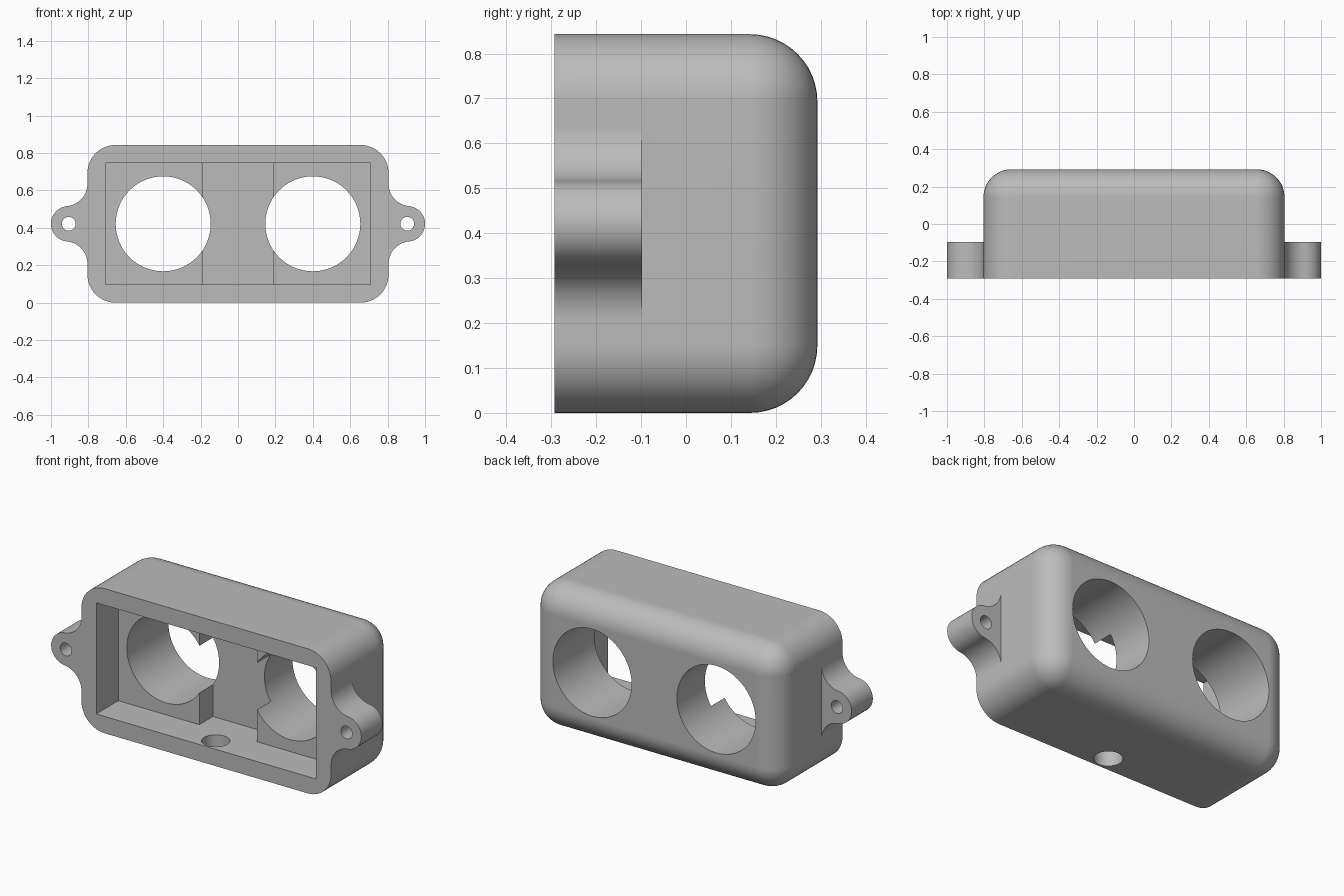
import bpy, bmesh
from math import pi, sin, cos, atan2
from mathutils import Matrix, Vector

if "Cube" in bpy.data.objects:
    bpy.data.objects.remove(bpy.data.objects["Cube"], do_unlink=True)

WIDTH, DEPTH, HEIGHT = 1.61, 0.585, 0.843
FRONT, BACK, MID = -DEPTH / 2, DEPTH / 2, HEIGHT / 2

grey = bpy.data.materials.new("light_grey")
grey.use_nodes = True
colour = (0.5, 0.5, 0.5, 1)
grey.diffuse_color = colour
grey.node_tree.nodes["Principled BSDF"].inputs["Base Color"].default_value = colour


def finish(name, bm):
    bmesh.ops.recalc_face_normals(bm, faces=bm.faces)
    mesh = bpy.data.meshes.new(name)
    bm.to_mesh(mesh)
    bm.free()
    mesh.materials.append(grey)
    obj = bpy.data.objects.new(name, mesh)
    bpy.context.collection.objects.link(obj)
    return obj


def box(x0, x1, y0, y1, z0, z1):
    bm = bmesh.new()
    lo, hi = Vector((x0, y0, z0)), Vector((x1, y1, z1))
    place = Matrix.Translation((lo + hi) / 2) @ Matrix.Diagonal((*(hi - lo), 1))
    bmesh.ops.create_cube(bm, size=1, matrix=place)
    return bm


def cylinder(name, centre, radius, length, axis="Y", segments=64):
    bm = bmesh.new()
    turn = Matrix.Rotation(pi / 2, 4, "X") if axis == "Y" else Matrix()
    bmesh.ops.create_cone(bm, cap_ends=True, segments=segments, radius1=radius, radius2=radius,
                          depth=length, matrix=Matrix.Translation(centre) @ turn)
    return finish(name, bm)


def combine(target, tool, operation):
    mod = target.modifiers.new(tool.name, "BOOLEAN")
    mod.object, mod.operation, mod.solver = tool, operation, "EXACT"
    bpy.context.view_layer.objects.active = target
    bpy.ops.object.modifier_apply(modifier=mod.name)
    bpy.data.objects.remove(tool, do_unlink=True)


def arc(cx, cz, r, a0, a1, steps):
    angles = [a0 + (a1 - a0) * i / steps for i in range(steps + 1)]
    return [(cx + r * cos(a), cz + r * sin(a)) for a in angles]


def mounting_lug(side):
    # Concave fillet blending from the body wall into a round tip
    tip_x, tip_r, rise, wall = 0.905, 0.095, 0.214, WIDTH / 2
    gap = tip_x - wall
    fillet = (rise ** 2 + gap ** 2 - tip_r ** 2) / (2 * (tip_r + gap))
    cx = wall + fillet
    join = atan2(rise, cx - tip_x)
    upper = [(wall - 0.05, rise)] + arc(cx, rise, fillet, pi, pi + join, 16)
    tip = arc(tip_x, 0, tip_r, join, -join, 32)
    lower = [(x, -z) for x, z in reversed(upper)]
    outline = upper + tip[1:-1] + lower
    bm = bmesh.new()
    face = bm.faces.new([bm.verts.new((side * x, FRONT, MID + z)) for x, z in outline])
    new = bmesh.ops.extrude_face_region(bm, geom=[face])["geom"]
    bmesh.ops.translate(bm, vec=(0, 0.195, 0),
                        verts=[v for v in new if isinstance(v, bmesh.types.BMVert)])
    return finish("mounting_lug", bm)


# Housing shell: rounded everywhere except the flat front rim
bm = box(-WIDTH / 2, WIDTH / 2, FRONT, BACK, 0, HEIGHT)
rounded = [e for e in bm.edges if max(v.co.y for v in e.verts) > 0]
bmesh.ops.bevel(bm, geom=rounded, offset=0.15, offset_type="OFFSET", segments=12,
                profile=0.5, affect="EDGES")
housing = finish("housing", bm)

# Side lugs with screw holes
for side in (-1, 1):
    combine(housing, mounting_lug(side), "UNION")
    combine(housing, cylinder("screw_hole", (side * 0.905, FRONT + 0.1, MID), 0.037, 0.4,
                              segments=32), "DIFFERENCE")

# Stepped pocket: shallow across the width, deeper in the middle
for name, half, floor in (("wide_pocket", 0.709, -0.09), ("deep_pocket", 0.186, 0.035)):
    pocket = finish(name, box(-half, half, FRONT - 0.1, floor, 0.098, 0.746))
    combine(housing, pocket, "DIFFERENCE")

# Two large through holes
for side in (-1, 1):
    combine(housing, cylinder("round_opening", (side * 0.4, 0, MID), 0.254, 1), "DIFFERENCE")

# Cable hole in the bottom wall
combine(housing, cylinder("cable_hole", (0, -0.205, 0), 0.075, 0.3, "Z", 48), "DIFFERENCE")

bpy.ops.object.select_all(action="DESELECT")
housing.select_set(True)
bpy.context.view_layer.objects.active = housing
bpy.ops.object.shade_smooth_by_angle(angle=pi / 6)
housing.modifiers.new("even_shading", "WEIGHTED_NORMAL").keep_sharp = True
